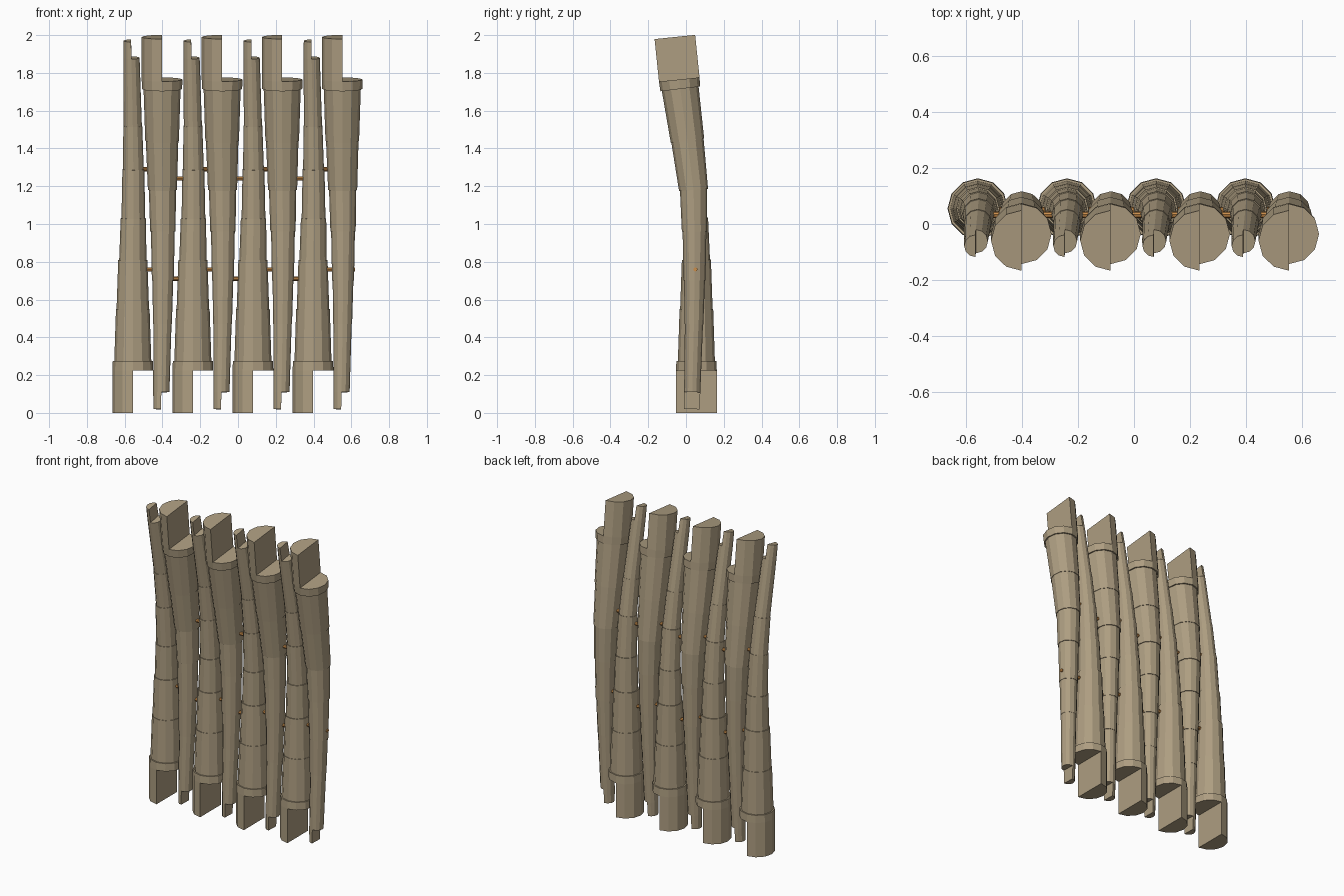
import bpy, bmesh, math
from mathutils import Vector

if "Cube" in bpy.data.objects:
    bpy.data.objects.remove(bpy.data.objects["Cube"])

def material(name, col):
    m = bpy.data.materials.new(name)
    m.diffuse_color = (*col, 1)
    m.use_nodes = True
    m.node_tree.nodes["Principled BSDF"].inputs["Base Color"].default_value = m.diffuse_color
    return m

BAMBOO = material("bamboo", (0.42, 0.34, 0.22))
PEG = material("peg", (0.6, 0.27, 0.07))
SIDES = 12

# culm segments, thick end first: (z0, z1, r0, r1, half cut away)
SEGMENTS = [
    (0.00, 0.225, 0.108, 0.108, True),
    (0.225, 0.275, 0.108, 0.106, False),
    (0.275, 0.55, 0.098, 0.089, False),
    (0.55, 0.81, 0.086, 0.077, False),
    (0.81, 1.03, 0.072, 0.067, False),
    (1.03, 1.29, 0.063, 0.058, False),
    (1.29, 1.52, 0.055, 0.050, False),
    (1.52, 1.88, 0.048, 0.043, False),
    (1.88, 1.97, 0.043, 0.040, True),
]

# centre line bends: (z, x offset, y)
UP_PATH = [(0, 0, .055), (.55, 0, .055), (.81, 0, .055), (1.03, .003, .050),
           (1.29, .003, .033), (1.52, 0, .003), (1.88, -.007, -.062), (1.98, -.009, -.08)]
DOWN_PATH = [(0.0, -.006, .030), (.11, -.004, .033), (.47, .002, .042), (.70, .004, .045),
             (.96, .004, .045), (1.18, .002, .040), (1.44, 0, .008), (1.71, 0, -.030), (2, 0, -.060)]

def on_path(path, z):
    for (z0, x0, y0), (z1, x1, y1) in zip(path, path[1:]):
        if z <= z1:
            break
    t = (z - z0) / (z1 - z0)
    return Vector((x0 + (x1 - x0) * t, y0 + (y1 - y0) * t, z))

def ring(bm, path, z, r, half, x):
    c = on_path(path, z)
    a, b = max(z - 0.05, path[0][0]), min(z + 0.05, path[-1][0])
    tan = (on_path(path, b) - on_path(path, a)).normalized()
    v = Vector((0, tan.z, -tan.y)).normalized()
    u = Vector((1, 0, 0))
    steps = range(SIDES // 4, 3 * SIDES // 4 + 1) if half else range(SIDES)
    out = []
    for i in steps:
        ang = 2 * math.pi * i / SIDES
        out.append(bm.verts.new(c + Vector((x, 0, 0)) + u * r * math.cos(ang) + v * r * math.sin(ang)))
    return out

def pole(name, x, path, inverted):
    bm = bmesh.new()
    for z0, z1, r0, r1, half in SEGMENTS:
        if inverted:
            z0, z1 = 1.99 - z0, 1.99 - z1
        lo = ring(bm, path, z0, r0, half, x)
        hi = ring(bm, path, z1, r1, half, x)
        n = len(lo)
        for i in range(n):
            j = (i + 1) % n
            bm.faces.new((lo[i], lo[j], hi[j], hi[i]))
        bm.faces.new(lo[::-1])
        bm.faces.new(hi)
    bmesh.ops.recalc_face_normals(bm, faces=bm.faces)
    me = bpy.data.meshes.new(name)
    bm.to_mesh(me)
    bm.free()
    me.materials.append(BAMBOO)
    ob = bpy.data.objects.new(name, me)
    bpy.context.collection.objects.link(ob)

# alternating upright and inverted poles
for k in range(4):
    pole(f"upright_pole_{k + 1}", -0.557 + 0.318 * k, UP_PATH, False)
    pole(f"inverted_pole_{k + 1}", -0.402 + 0.318 * k, DOWN_PATH, True)

# thin pegs that tie neighbouring poles together
def peg(name, x0, x1, y, z):
    bpy.ops.mesh.primitive_cylinder_add(vertices=8, radius=0.011, depth=x1 - x0,
        location=((x0 + x1) / 2, y, z), rotation=(0, math.pi / 2, 0))
    ob = bpy.context.object
    ob.name = name
    ob.data.materials.append(PEG)

for label, z_a, z_b, y in (("lower", 0.76, 0.71, 0.05), ("upper", 1.29, 1.24, 0.033)):
    for k in range(4):
        x = -0.557 + 0.318 * k
        end = x + (0.178 if label == "lower" and k == 3 else 0.155)
        end += 0.045 if label == "lower" and k == 3 else 0
        end = min(end, 0.622)
        peg(f"{label}_peg_a{k + 1}", x, end, y, z_a)
        if k < 3:
            peg(f"{label}_peg_b{k + 1}", x + 0.155, x + 0.318, y, z_b)
